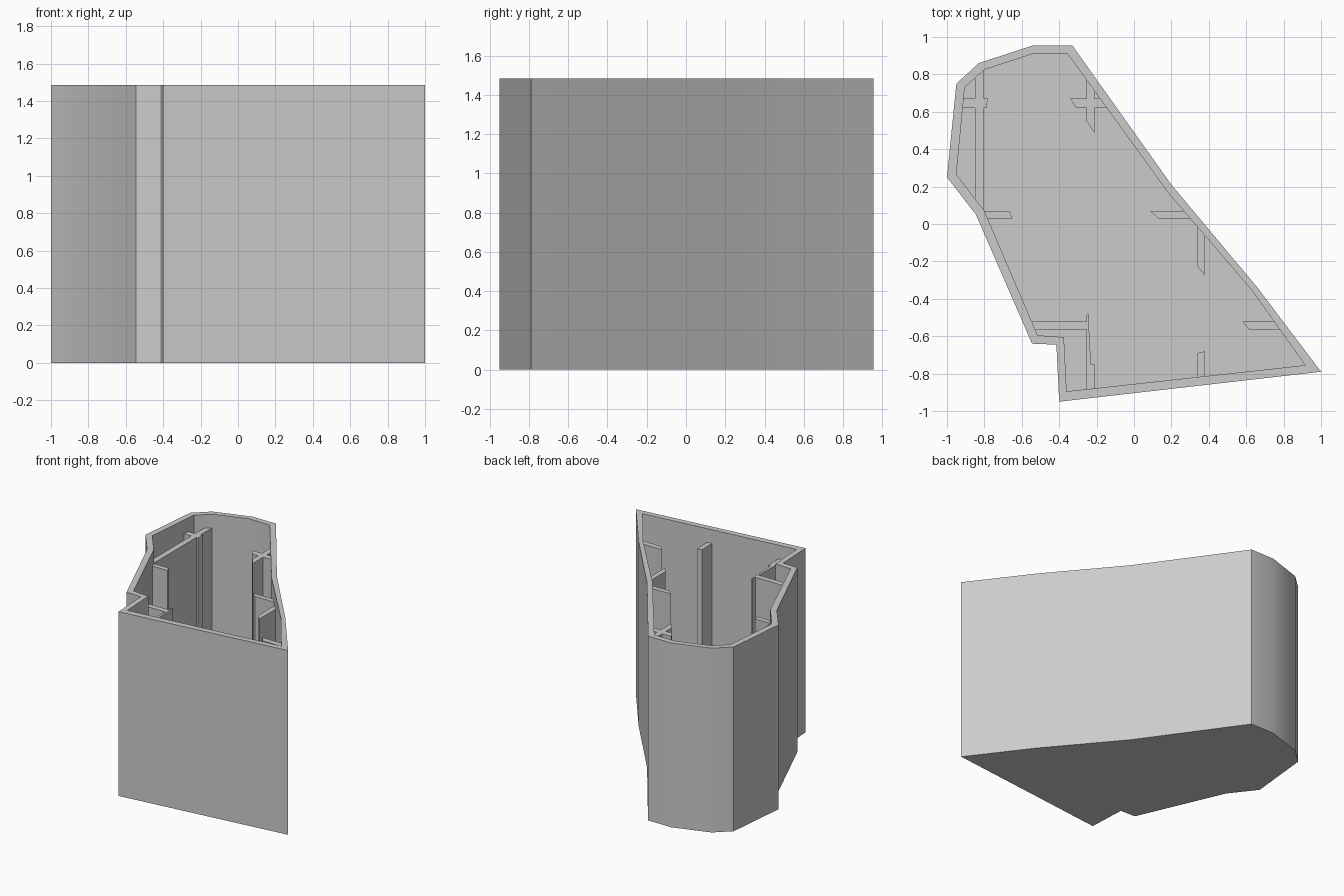
import bpy, bmesh, math

cube = bpy.data.objects.get("Cube")
if cube:
    bpy.data.objects.remove(cube, do_unlink=True)

HEIGHT = 1.485
FLOOR = 0.05
RIB_TOP = 1.375

grey = bpy.data.materials.new("plain grey")
grey.use_nodes = True
colour = (0.6, 0.6, 0.6, 1)
grey.diffuse_color = colour
grey.node_tree.nodes["Principled BSDF"].inputs["Base Color"].default_value = colour


def finish(name, bm):
    """Turn a bmesh into a shaded, named object."""
    bmesh.ops.recalc_face_normals(bm, faces=bm.faces)
    mesh = bpy.data.meshes.new(name)
    bm.to_mesh(mesh)
    bm.free()
    mesh.materials.append(grey)
    obj = bpy.data.objects.new(name, mesh)
    bpy.context.collection.objects.link(obj)
    return obj


def ring(bm, points, z):
    return [bm.verts.new((x, y, z)) for x, y in points]


def bridge(bm, a, b):
    for i in range(len(a)):
        j = (i + 1) % len(a)
        bm.faces.new((a[i], a[j], b[j], b[i]))


def prism(name, points):
    """Upright rib standing on the floor."""
    bm = bmesh.new()
    low = ring(bm, points, FLOOR)
    high = ring(bm, points, RIB_TOP)
    bridge(bm, low, high)
    bm.faces.new(low)
    bm.faces.new(high)
    return finish(name, bm)


# Open-topped shell
outer = [(-1, .25), (-.95, .75), (-.83, .86), (-.54, .955), (-.33, .955),
         (.2, .21), (.66, -.34), (1, -.79), (-.4, -.95), (-.415, -.645),
         (-.545, -.64), (-.845, .05)]
inner = [(-.95, .265), (-.905, .73), (-.8, .825), (-.54, .91), (-.355, .91),
         (.18, .17), (.63, -.355), (.915, -.755), (-.36, -.895), (-.375, -.605),
         (-.515, -.595), (-.8, .07)]
bm = bmesh.new()
base, rim = ring(bm, outer, 0), ring(bm, outer, HEIGHT)
lip, floor = ring(bm, inner, HEIGHT), ring(bm, inner, FLOOR)
for a, b in ((base, rim), (rim, lip), (lip, floor)):
    bridge(bm, a, b)
bm.faces.new(base)
bm.faces.new(floor)
shell = finish("shell", bm)
bpy.ops.object.select_all(action="DESELECT")
shell.select_set(True)
bpy.context.view_layer.objects.active = shell
bpy.ops.object.shade_smooth_by_angle(angle=math.radians(30))

# Inner ribs, each running from the wall to a free, slanted end
ribs = {
    "right_long_rib": [(-.85, .79), (-.805, .83), (-.805, .07), (-.85, .13)],
    "right_cross_rib": [(-.92, .62), (-.915, .67), (-.78, .67), (-.79, .62)],
    "right_middle_rib": [(-.8, .07), (-.665, .07), (-.65, .03), (-.79, .03)],
    "notch_rib": [(-.55, -.52), (-.25, -.52), (-.25, -.565), (-.53, -.565)],
    "notch_long_rib": [(-.255, -.89), (-.255, -.485), (-.245, -.475),
                       (-.23, -.75), (-.21, -.75), (-.21, -.885)],
    "front_rib": [(.34, -.825), (.34, -.69), (.38, -.68), (.38, -.82)],
    "back_cross_rib": [(-.34, .67), (-.17, .67), (-.14, .62), (-.31, .62)],
    "back_long_rib": [(-.255, .78), (-.255, .55), (-.21, .485), (-.21, .715)],
    "left_middle_rib": [(.085, .07), (.27, .07), (.305, .03), (.13, .03)],
    "left_long_rib": [(.34, -.01), (.34, -.225), (.38, -.275), (.38, -.06)],
    "left_front_rib": [(.58, -.52), (.75, -.52), (.785, -.565), (.615, -.565)],
}
for name, points in ribs.items():
    prism(name, points)
